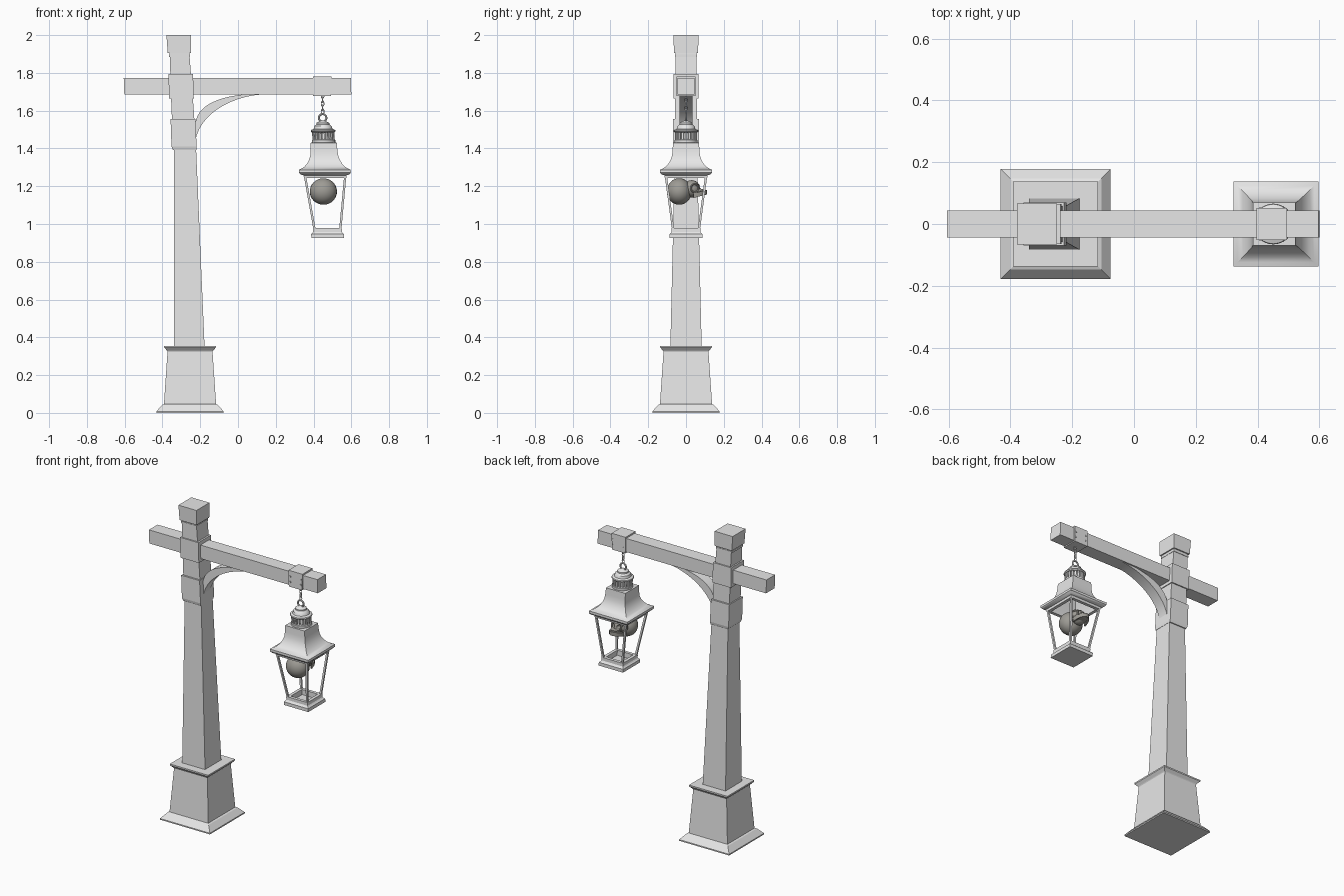
import bpy, bmesh, math
from mathutils import Vector

if "Cube" in bpy.data.objects:
    bpy.data.objects.remove(bpy.data.objects["Cube"])


def material(name, rgb):
    m = bpy.data.materials.new(name)
    m.diffuse_color = (*rgb, 1)
    m.use_nodes = True
    m.node_tree.nodes["Principled BSDF"].inputs["Base Color"].default_value = m.diffuse_color
    return m


GREY = material("grey", (0.8, 0.8, 0.8))
BONE = material("dark_bone", (0.34, 0.33, 0.30))


def finish(ob, mat, smooth=True):
    ob.data.materials.clear()
    ob.data.materials.append(mat)
    if smooth:
        bpy.ops.object.select_all(action='DESELECT')
        ob.select_set(True)
        bpy.context.view_layer.objects.active = ob
        bpy.ops.object.shade_smooth_by_angle(angle=math.radians(35))
    return ob


def loft(name, rings, mat=GREY, smooth=False):
    """Skin a stack of equal-length point rings and cap both ends."""
    bm = bmesh.new()
    rows = [[bm.verts.new(p) for p in r] for r in rings]
    n = len(rows[0])
    for a, b in zip(rows, rows[1:]):
        for i in range(n):
            j = (i + 1) % n
            bm.faces.new((a[i], a[j], b[j], b[i]))
    bm.faces.new(rows[0][::-1])
    bm.faces.new(rows[-1])
    bmesh.ops.recalc_face_normals(bm, faces=bm.faces)
    me = bpy.data.meshes.new(name)
    bm.to_mesh(me)
    bm.free()
    ob = bpy.data.objects.new(name, me)
    bpy.context.collection.objects.link(ob)
    return finish(ob, mat, smooth)


def rect(x0, x1, hy, z):
    return [(x0, -hy, z), (x1, -hy, z), (x1, hy, z), (x0, hy, z)]


def square(cx, h, z):
    return rect(cx - h, cx + h, h, z)


def circle(cx, r, z, n=24):
    return [(cx + r * math.cos(2 * math.pi * i / n), r * math.sin(2 * math.pi * i / n), z)
            for i in range(n)]


def torus(name, loc, major, minor, rot=(0, 0, 0), scale=(1, 1, 1), mat=GREY):
    bpy.ops.mesh.primitive_torus_add(location=loc, rotation=rot, major_radius=major,
                                     minor_radius=minor, major_segments=16, minor_segments=8)
    ob = bpy.context.object
    ob.name = name
    ob.scale = scale
    return finish(ob, mat)


def ball(name, loc, radii, mat=BONE):
    bpy.ops.mesh.primitive_uv_sphere_add(segments=24, ring_count=16, radius=1, location=loc)
    ob = bpy.context.object
    ob.name = name
    ob.scale = radii
    return finish(ob, mat)


# stepped pedestal
PX = -0.254
loft("pedestal", [square(PX, h, z) for h, z in [
    (.178, 0), (.178, .008), (.148, .042), (.138, .046), (.119, .325),
    (.122, .33), (.137, .346), (.137, .355), (.10, .355)]])

# leaning post, collars and cap
loft("post", [rect(-.340, -.177, .083, .35), rect(-.340, -.222, .058, 1.40),
              rect(-.352, -.234, .058, 1.60), rect(-.362, -.258, .056, 1.91)])
loft("lower_collar", [rect(-.345, -.220, .065, 1.392), rect(-.352, -.219, .069, 1.41),
                      rect(-.357, -.226, .069, 1.555)])
loft("upper_collar", [rect(-.365, -.234, .065, 1.665), rect(-.368, -.238, .065, 1.795)])
loft("post_neck", [rect(-.366, -.254, .059, 1.885), rect(-.366, -.254, .059, 1.897)])
loft("post_cap", [rect(-.372, -.250, .064, 1.905), rect(-.379, -.250, .066, 2.0)])

# cross beam with its sleeve
loft("cross_beam", [[(x, -.044, 1.685), (x, .044, 1.685), (x + d, .044, 1.772), (x + d, -.044, 1.772)]
                    for x, d in [(-.602, -.003), (.600, -.003)]])
loft("beam_sleeve", [rect(.398, .493, .051, 1.678), rect(.396, .495, .051, 1.782)])
for x in (.409, .484):
    for z in (1.71, 1.745):
        for s in (-1, 1):
            loft("sleeve_stud", [[(x + a, s * y, z + b) for a, b in
                                  [(-.004, -.004), (.004, -.004), (.004, .004), (-.004, .004)]]
                                 for y in (.049, .054)])

# curved brace between post and beam
brace = []
for i in range(15):
    t = i / 14 * math.pi / 2
    low = (-.228 + .40 * (1 - math.cos(t)), 1.41 + .278 * math.sin(t))
    up = (-.228 + .23 * (1 - math.cos(t)) + .17 * (t / (math.pi / 2)) ** 3,
          min(1.50 + .188 * math.sin(t) ** .9 + .005, 1.69))
    brace.append([(low[0], -.034, low[1]), (low[0], .034, low[1]),
                  (up[0], .034, up[1]), (up[0], -.034, up[1])])
loft("curved_brace", brace, smooth=True)


# lantern axis leans slightly
def cx(z):
    return .448 + (1.56 - z) * .043


# chain and hanging ring
for i in range(5):
    torus("chain_link", (.448, 0, 1.595 + i * .021), .010, .003,
          (math.pi / 2, 0, math.pi / 2 * (i % 2)), (.75, 1.3, 1))
torus("hanging_ring", (.448, 0, 1.562), .020, .0055, (math.pi / 2, 0, 0))

# round chimney with vent ribs
loft("chimney", [circle(cx(z), r, z) for r, z in [
    (.060, 1.425), (.062, 1.432), (.062, 1.445), (.050, 1.45), (.050, 1.483), (.062, 1.486),
    (.066, 1.492), (.064, 1.498), (.050, 1.503), (.046, 1.518), (.034, 1.528), (.034, 1.536),
    (.018, 1.544), (.008, 1.548)]], smooth=True)
for i in range(20):
    a = 2 * math.pi * i / 20
    c, s = math.cos(a), math.sin(a)
    loft("vent_rib", [[(cx(z) + r * c - w * s, r * s + w * c, z) for r, w in
                       [(.048, -.005), (.059, -.005), (.059, .005), (.048, .005)]]
                      for z in (1.447, 1.485)])

# flared roof, hollow from below
loft("lantern_roof", [square(cx(z), h, z) for h, z in [
    (.05, 1.40), (.06, 1.33), (.092, 1.275), (.092, 1.243), (.112, 1.243), (.114, 1.258),
    (.128, 1.262), (.137, 1.272), (.137, 1.287), (.124, 1.293), (.108, 1.303), (.094, 1.318),
    (.082, 1.338), (.074, 1.362), (.071, 1.39), (.069, 1.43), (.058, 1.431)]], smooth=True)

# open tray at the foot of the lantern
loft("lantern_tray", [square(cx(z), h, z) for h, z in [
    (.087, .925), (.087, .946), (.080, .952), (.076, .958), (.076, .978),
    (.056, .978), (.056, .945)]])

# four slanted corner rods
for sx in (-1, 1):
    for sy in (-1, 1):
        loft("corner_rod", [[(cx(z) + sx * h + a, sy * h + b, z) for a, b in
                             [(-.006, -.006), (.006, -.006), (.006, .006), (-.006, .006)]]
                            for h, z in [(.068, .97), (.106, 1.25)]])

# skull inside the lantern, facing the back
SX = .452
ball("cranium", (SX, -.036, 1.172), (.072, .066, .070))
face = ball("skull_face", (SX, .030, 1.186), (.050, .046, .046))
for s in (-1, 1):
    eye = ball("eye_socket_cutter", (SX + s * .023, .075, 1.20), (.016, .024, .015))
    eye.hide_render = True
    eye.hide_set(True)
    cut = face.modifiers.new("eye_socket", 'BOOLEAN')
    cut.operation = 'DIFFERENCE'
    cut.object = eye
    torus("cheek_bone", (SX + s * .040, .045, 1.19), .022, .006,
          (0, math.pi / 2, s * .4), (1, 1, 1), BONE)
loft("upper_jaw", [[(SX + w * a, y, z + h * b) for a, b in [(-1, -1), (1, -1), (1, 1), (-1, 1)]]
                   for w, h, y, z in [(.032, .020, .05, 1.170), (.026, .014, .085, 1.172),
                                      (.018, .010, .098, 1.174)]], BONE)

# horseshoe lower jaw
jaw = []
for i in range(13):
    a = math.pi * i / 12
    c, s = math.cos(a), math.sin(a)
    z = 1.150 + .018 * s
    jaw.append([(SX + r * c, .04 + r * 1.55 * s, z + d) for r, d in
                [(.036, -.012), (.046, -.012), (.046, .012), (.036, .012)]])
loft("lower_jaw", jaw, BONE, True)
